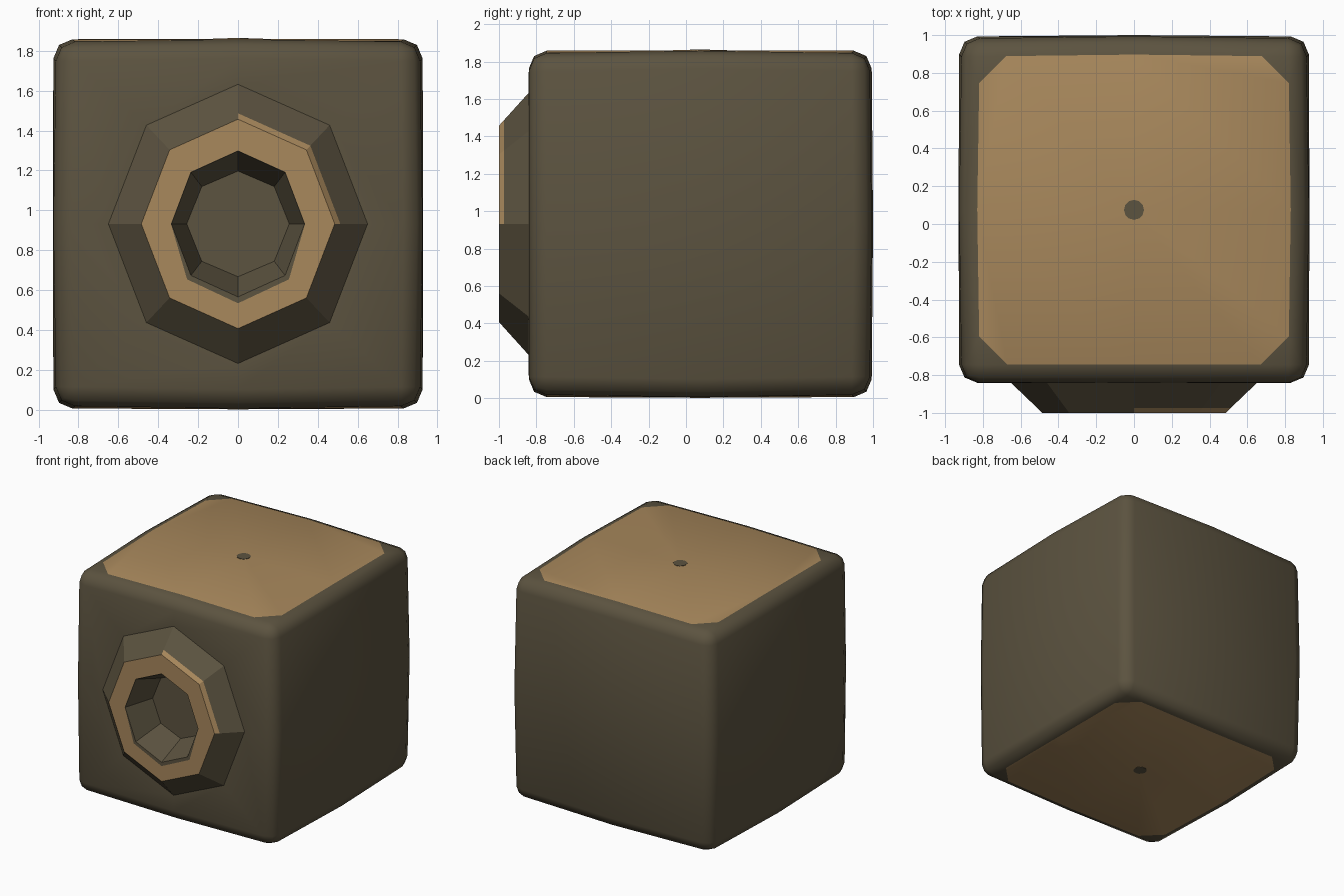
import bpy, bmesh, math
from mathutils import Vector

if "Cube" in bpy.data.objects:
    bpy.data.objects.remove(bpy.data.objects["Cube"])

CY, CZ = 0.075, 0.932      # centre of the block


def material(name, rgb):
    m = bpy.data.materials.new(name)
    m.diffuse_color = (*rgb, 1)
    m.use_nodes = True
    m.node_tree.nodes["Principled BSDF"].inputs["Base Color"].default_value = m.diffuse_color
    return m


OLIVE = material("dark olive", (0.107, 0.087, 0.051))
TAN = material("tan", (0.392, 0.246, 0.107))


def finish(name, bm, angle=None):
    me = bpy.data.meshes.new(name)
    bm.to_mesh(me)
    bm.free()
    me.materials.append(OLIVE)
    me.materials.append(TAN)
    ob = bpy.data.objects.new(name, me)
    bpy.context.collection.objects.link(ob)
    for o in bpy.context.selected_objects:
        o.select_set(False)
    ob.select_set(True)
    bpy.context.view_layer.objects.active = ob
    if angle is None:
        bpy.ops.object.shade_smooth()
    else:
        bpy.ops.object.shade_smooth_by_angle(angle=math.radians(angle))
    return ob


def octagon(bm, rx, rz, y, grow=0.0):
    """Ring of 8 points facing the front; grow widens the lower points."""
    ring = []
    for i in range(8):
        a = i * math.pi / 4
        g = grow * max(0, -math.sin(a)) ** 0.5
        ring.append(bm.verts.new(((rx + g) * math.cos(a), y, CZ + (rz + g) * math.sin(a))))
    return ring


def bridge(bm, outer, inner, tan=()):
    for i in range(8):
        j = (i + 1) % 8
        f = bm.faces.new((outer[i], outer[j], inner[j], inner[i]))
        f.material_index = 1 if i in tan else 0


# Block: gently bulged cube with an octagonal opening in the front
bm = bmesh.new()
bmesh.ops.create_cube(bm, size=2)
bmesh.ops.subdivide_edges(bm, edges=bm.edges[:], cuts=1, use_grid_fill=True)
front_centre = min(bm.verts, key=lambda v: (v.co - Vector((0, -1, 0))).length)
bm.verts.remove(front_centre)
for v in bm.verts:
    zeros = sum(abs(c) < 0.1 for c in v.co)
    r = (0.911, 0.925, 0.929)[zeros]
    ry = (0.906, 0.917, 0.925)[zeros] if v.co.y > -0.1 else 0.915
    v.co = Vector((v.co.x * r, v.co.y * ry + CY, v.co.z * r + CZ))
rim = [v for v in bm.verts if v.is_boundary]
rim.sort(key=lambda v: round(math.atan2(v.co.z - CZ, v.co.x), 3) % (2 * math.pi))
bridge(bm, rim, octagon(bm, 0.65, 0.70, -0.842))
bmesh.ops.recalc_face_normals(bm, faces=bm.faces[:])
bm.normal_update()
sharp = [e for e in bm.edges if e.calc_face_angle(0) > 1]
bmesh.ops.bevel(bm, geom=sharp, offset=0.095, offset_type='OFFSET', segments=2,
                profile=0.5, affect='EDGES')
bm.normal_update()

# Tan panels on top and underside, with clipped corners
for sx in (-1, 1):
    for sy in (-1, 1):
        caps = [f for f in bm.faces if abs(f.normal.z) > 0.97]
        geom = set(caps)
        for f in caps:
            geom.update(f.edges)
            geom.update(f.verts)
        bmesh.ops.bisect_plane(bm, geom=list(geom), plane_co=(sx * 0.745, CY + sy * 0.745, 0),
                               plane_no=(sx, sy, 0))
        bm.normal_update()
for f in bm.faces:
    f.smooth = True
    c = f.calc_center_median()
    inside = abs(c.x) + abs(c.y - CY) < 1.495
    f.material_index = int(abs(f.normal.z) > 0.97 and inside)
finish("block", bm)

# Small dark dots in the middle of both panels
for name, z in (("top_dot", CZ + 0.929), ("bottom_dot", CZ - 0.929)):
    bm = bmesh.new()
    bmesh.ops.create_cone(bm, cap_ends=True, segments=12, radius1=0.053, radius2=0.053, depth=0.005)
    bmesh.ops.translate(bm, verts=bm.verts[:], vec=(0, CY, z))
    finish(name, bm, 30)

# Spout: sloped collar, tan front ring, tapering recess with a floor
bm = bmesh.new()
t = 0.17
base = octagon(bm, 0.65, 0.70, -0.842)
edge = octagon(bm, 0.485 + 0.165 * t, 0.525 + 0.175 * t, -1 + 0.158 * t)
lip = octagon(bm, 0.485, 0.525, -1.0)
paint = octagon(bm, 0.336, 0.368, -1.0, grow=0.03)
hole = octagon(bm, 0.334, 0.366, -1.0)
floor = octagon(bm, 0.257, 0.265, -0.75)
bridge(bm, base, edge)
bridge(bm, edge, lip, tan=(0, 1))
bridge(bm, lip, paint, tan=range(8))
bridge(bm, paint, hole)
bridge(bm, hole, floor)
bm.faces.new(floor)
finish("spout", bm, 25)
